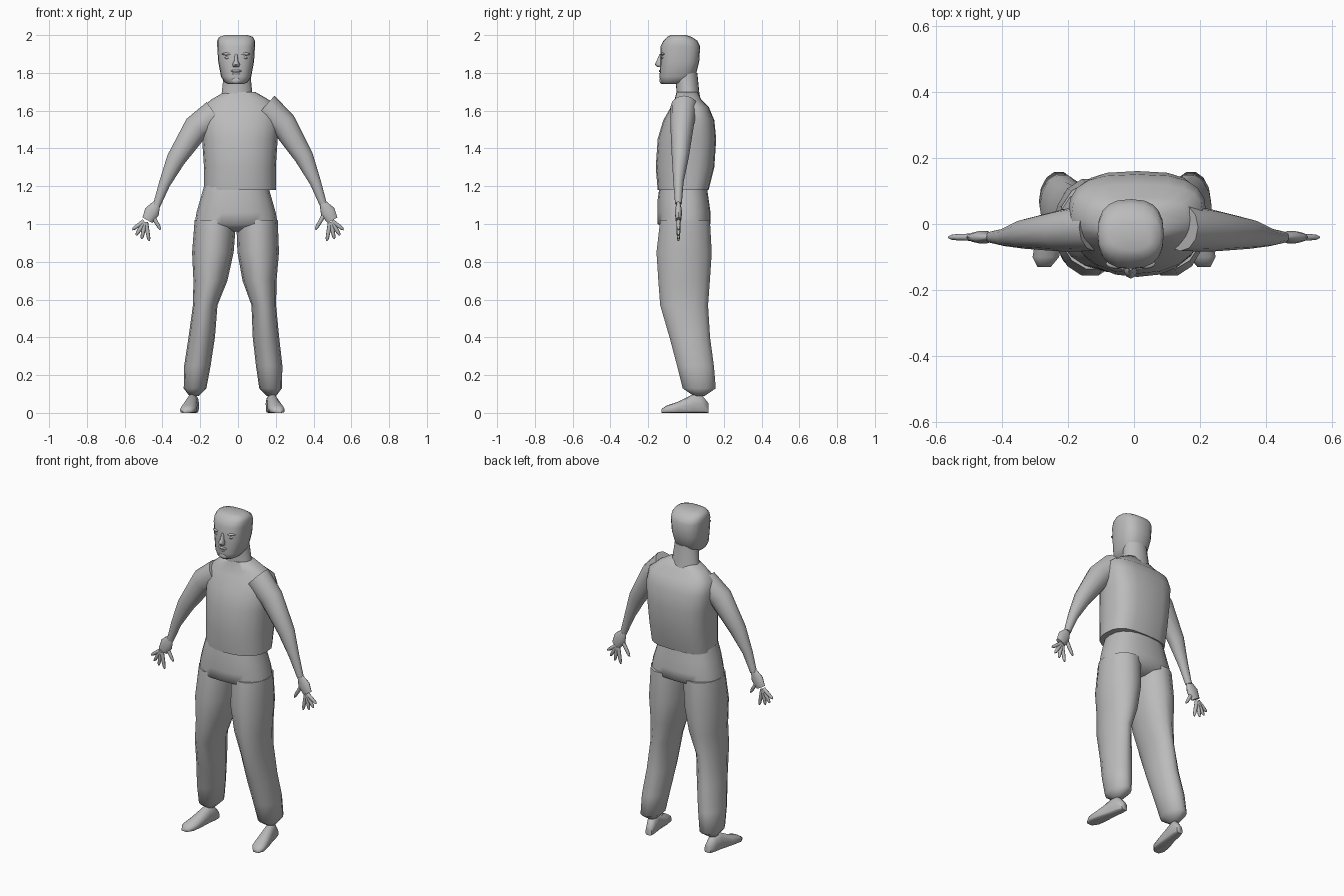
import bpy
import math
from mathutils import Vector

default_cube = bpy.data.objects.get("Cube")
if default_cube:
    bpy.data.objects.remove(default_cube)

GREY = (0.5, 0.5, 0.5, 1)
clay = bpy.data.materials.new("plain grey")
clay.use_nodes = True
clay.diffuse_color = GREY
clay.node_tree.nodes["Principled BSDF"].inputs["Base Color"].default_value = GREY


def ring(centre, across, up, sides, low_power=2, high_power=2):
    """Superellipse whose two halves, below and above the middle, can differ in squareness."""
    points = []
    for i in range(sides):
        angle = math.tau * i / sides
        c, s = math.cos(angle), math.sin(angle)
        power = 2 / (high_power if s > 0 else low_power)
        points.append(Vector(centre)
                      + Vector(across) * math.copysign(abs(c) ** power, c)
                      + Vector(up) * math.copysign(abs(s) ** power, s))
    return points


def finish(obj, name):
    """Name, colour and smooth the part."""
    obj.name = name
    obj.data.materials.append(clay)
    bpy.ops.object.select_all(action='DESELECT')
    obj.select_set(True)
    bpy.context.view_layer.objects.active = obj
    bpy.ops.object.mode_set(mode='EDIT')
    bpy.ops.mesh.select_all(action='SELECT')
    bpy.ops.mesh.normals_make_consistent(inside=False)
    bpy.ops.object.mode_set(mode='OBJECT')
    bpy.ops.object.shade_smooth_by_angle(angle=math.radians(65))


def loft(name, rings):
    """Skin a row of rings, closing both ends."""
    sides = len(rings[0])
    verts = [point for row in rings for point in row]
    faces = []
    for start in range(0, len(verts) - sides, sides):
        for i in range(sides):
            j = (i + 1) % sides
            faces.append((start + i, start + j, start + sides + j, start + sides + i))
    faces.append(tuple(range(sides)))
    faces.append(tuple(range(len(verts) - sides, len(verts))))
    mesh = bpy.data.meshes.new(name)
    mesh.from_pydata(verts, [], faces)
    obj = bpy.data.objects.new(name, mesh)
    bpy.context.collection.objects.link(obj)
    finish(obj, name)


def level(z, left, right, front, back, sides=16, front_power=2, back_power=2):
    """Horizontal ring filling the given extents."""
    centre = ((left + right) / 2, (front + back) / 2, z)
    return ring(centre, ((right - left) / 2, 0, 0), (0, (back - front) / 2, 0),
                sides, front_power, back_power)


def trunk(name, middle, profile, front_power, back_power):
    """Upright symmetric part from (height, half width, front, back) steps."""
    loft(name, [level(z, middle - half, middle + half, front, back, 20,
                      front_power, back_power)
                for z, half, front, back in profile])


def tube(name, path, widths, flatness, sides):
    """Limb whose rings stand square to a path, flattened from front to back."""
    path = [Vector(p) for p in path]
    rings = []
    for i, (point, width) in enumerate(zip(path, widths)):
        along = path[min(i + 1, len(path) - 1)] - path[max(i - 1, 0)]
        across = along.cross(Vector((0, 1, 0))).normalized() * width
        rings.append(ring(point, across, (0, width * flatness, 0), sides))
    loft(name, rings)


def blob(name, centre, size):
    """Small ellipsoid."""
    bpy.ops.mesh.primitive_uv_sphere_add(segments=12, ring_count=8, radius=1)
    obj = bpy.context.object
    for vert in obj.data.vertices:
        vert.co = Vector(centre) + vert.co * Vector(size)
    finish(obj, name)


# Shirt, open hem at the waist, rounded chest and flat back
trunk("shirt", .01, [
    (1.18, .19, -.15, .12), (1.3, .19, -.16, .15), (1.45, .2, -.15, .16),
    (1.55, .21, -.12, .15), (1.62, .2, -.08, .12), (1.66, .15, -.06, .08),
    (1.7, .08, -.05, .06)], 2.2, 3)

# Hips
trunk("hips", -.01, [
    (.96, .06, -.07, .06), (1, .22, -.15, .13), (1.06, .21, -.15, .13),
    (1.13, .19, -.15, .12), (1.2, .17, -.14, .11)], 2.3, 2.5)

# Legs, shoes, arms and hands, mirrored about slightly leaning middle lines
LEG = [(.09, .18, .23, .04, .1), (.13, .14, .26, -.02, .16), (.25, .12, .26, -.05, .15),
       (.4, .1, .24, -.09, .13), (.57, .09, .22, -.14, .12), (.7, .04, .22, -.15, .13),
       (.85, .01, .23, -.16, .14), (1.02, 0, .22, -.14, .13)]
SHOE = [(.12, .02, .05), (.08, .03, .1), (.04, .03, .1), (-.04, .04, .06),
        (-.1, .04, .04), (-.13, .02, .02)]
ARM = [(.13, 1.58), (.23, 1.51), (.34, 1.34), (.4, 1.21), (.44, 1.1)]
FINGERS = {"little_finger": (.56, .97), "ring_finger": (.54, .94),
           "middle_finger": (.51, .92), "index_finger": (.47, .91)}

for word, side in (("right", -1), ("left", 1)):
    # Trouser leg, gathered at the ankle
    rings = []
    for z, inner, outer, front, back in LEG:
        middle = -.01 - .02 * (1 - z)
        rings.append(level(z, middle + side * inner, middle + side * outer, front, back, 14))
    loft(word + "_leg", rings)

    # Shoe with a flat sole, toe turned a little outwards
    rings = []
    for y, half, top in SHOE:
        x = -.03 + side * (.22 - y / 6)
        rings.append(ring((x, y, top / 2), (half, 0, 0), (0, 0, top / 2), 12, 6, 2))
    loft(word + "_shoe", rings)

    # Arm, the left shoulder held a little higher
    lift = .04 if side > 0 else 0
    path = []
    for i, (x, z) in enumerate(ARM):
        path.append((.01 + side * x, -.01 * min(i + 1, 4), z + lift / (i + 1)))
    tube(word + "_arm", path, (.08, .07, .05, .03, .02), .9, 12)

    # Palm
    wrist, knuckles = Vector((.44, 1.11)), Vector((.49, 1.02))
    path = []
    for t in (0, .5, 1):
        spot = wrist.lerp(knuckles, t)
        path.append((.01 + side * spot.x, -.04, spot.y))
    tube(word + "_palm", path, (.02, .04, .03), .5, 10)

    # Fingers fan out from the knuckles, the thumb from the wrist
    roots = {name: knuckles.lerp(Vector(tip), .1) for name, tip in FINGERS.items()}
    tips = {**FINGERS, "thumb": (.41, .97)}
    roots["thumb"] = wrist.lerp(knuckles, .5)
    for name, tip in tips.items():
        path = []
        for t in (0, .5, .85, 1):
            spot = roots[name].lerp(Vector(tip), t)
            path.append((side * spot.x, -.04, spot.y))
        tube(word + "_" + name, path, (.012, .011, .009, .004), .9, 8)

# Neck and boxy head
trunk("neck", -.005, [(1.64, .1, -.06, .08), (1.7, .08, -.05, .07),
                      (1.8, .07, -.06, .06)], 2, 2)
trunk("head", -.01, [
    (1.74, .04, -.12, -.04), (1.75, .06, -.135, .01), (1.78, .08, -.14, .05),
    (1.86, .095, -.135, .07), (1.94, .1, -.135, .075), (1.97, .1, -.12, .06),
    (1.99, .09, -.1, .03), (2, .06, -.08, 0)], 2.6, 2.6)

# Face
loft("nose", [level(z, -.01 - half, -.01 + half, front, -.12, 8)
              for z, half, front in ((1.83, .015, -.15), (1.845, .02, -.165),
                                     (1.865, .01, -.155), (1.9, .007, -.14))])
blob("upper_lip", (-.01, -.134, 1.81), (.03, .01, .007))
blob("lower_lip", (-.01, -.132, 1.795), (.025, .01, .007))
blob("chin", (-.01, -.126, 1.76), (.03, .015, .02))
for word, side in (("right", -1), ("left", 1)):
    x = -.01 + side * .045
    blob(word + "_brow", (x, -.12, 1.9), (.03, .015, .008))
    blob(word + "_eye", (x, -.12, 1.88), (.016, .012, .007))
